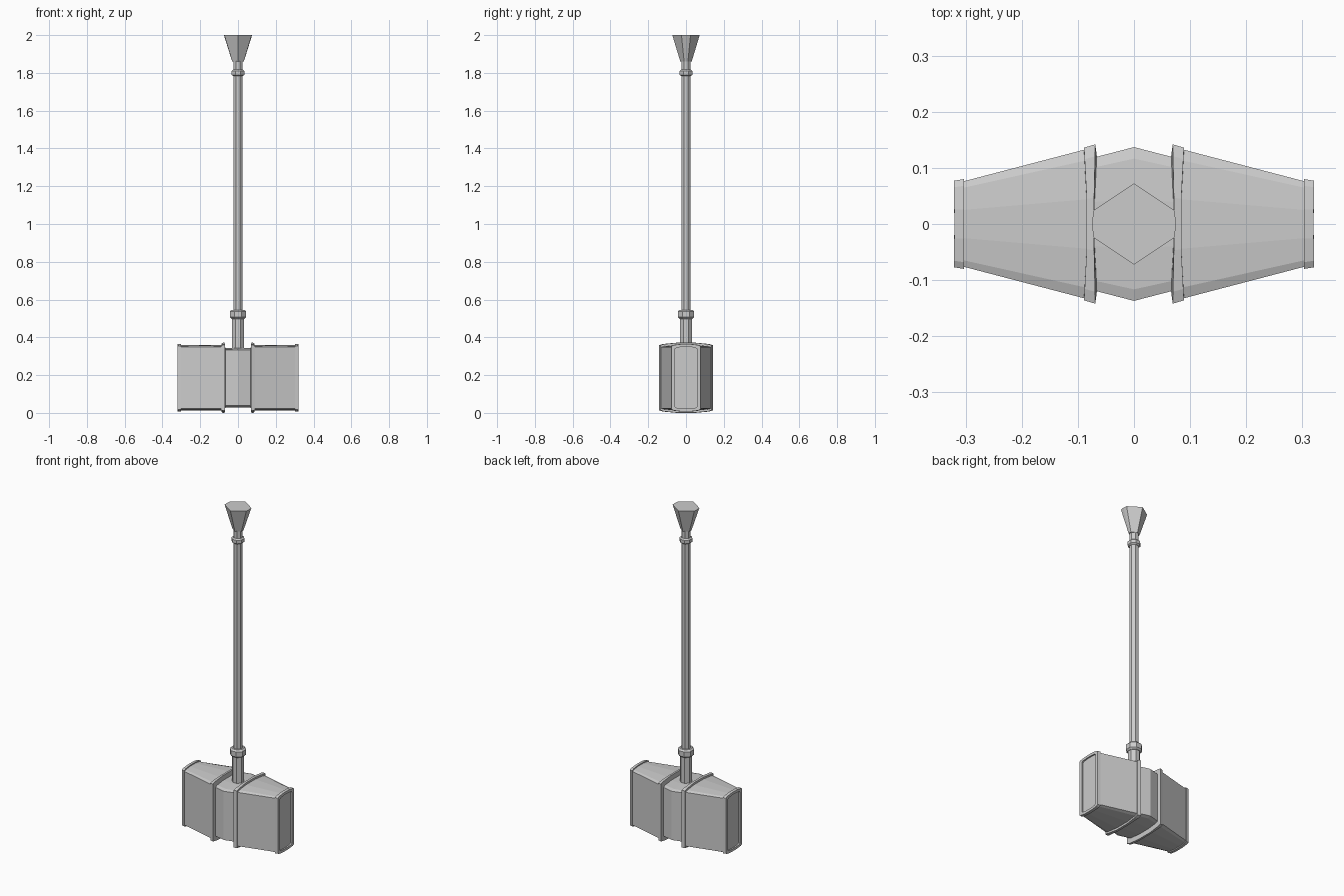
import bpy, bmesh, math

if "Cube" in bpy.data.objects:
    bpy.data.objects.remove(bpy.data.objects["Cube"])

CZ = 0.186  # height of the head's centre line


def loft(name, rings):
    """Skin a list of vertex rings and cap both ends."""
    bm = bmesh.new()
    loops = [[bm.verts.new(p) for p in ring] for ring in rings]
    n = len(loops[0])
    for a, b in zip(loops, loops[1:]):
        for i in range(n):
            j = (i + 1) % n
            bm.faces.new((a[i], a[j], b[j], b[i]))
    bm.faces.new(loops[0])
    bm.faces.new(loops[-1])
    bmesh.ops.recalc_face_normals(bm, faces=bm.faces)
    me = bpy.data.meshes.new(name)
    bm.to_mesh(me)
    bm.free()
    ob = bpy.data.objects.new(name, me)
    bpy.context.collection.objects.link(ob)
    return ob


def section(x, w, corner, mid, bow=0.0, side=1):
    """Head cross-section: flat sides, gently arched top and bottom."""
    ts = (-1, -0.85, -0.33, 0.33, 0.85, 1)
    hs = (corner - 0.006, corner, mid, mid, corner, corner - 0.006)
    top = [(t, h) for t, h in zip(ts, hs)]
    pts = top + [(t, -h) for t, h in reversed(top)]
    return [(side * (x + bow * abs(t)), t * w, CZ + h) for t, h in pts]


def turned(name, profile, poly):
    """Sweep a unit polygon up through (radius, z) pairs."""
    return loft(name, [[(r * x, r * y, z) for x, y in poly] for r, z in profile])


# Central block, widest in the middle
loft("head_core", [section(x, w, 0.153, 0.157)
                   for x, w in ((-0.085, 0.115), (0, 0.137), (0.085, 0.115))])

for side, tag in ((-1, "left"), (1, "right")):
    # Tapered striking block
    loft("head_block_" + tag, [section(0.075, 0.136, 0.168, 0.173, 0, side),
                               section(0.308, 0.075, 0.168, 0.173, 0, side)])
    # Inner band, leaning with the taper
    loft("inner_band_" + tag, [section(0.072, 0.119, 0.150, 0.155, -0.006, side),
                               section(0.072, 0.142, 0.179, 0.186, -0.003, side),
                               section(0.082, 0.136, 0.178, 0.185, 0.007, side),
                               section(0.082, 0.119, 0.150, 0.155, 0.007, side)])
    # End rim with a recessed striking face
    loft("end_rim_" + tag, [section(0.303, 0.080, 0.174, 0.179, 0, side),
                            section(0.320, 0.077, 0.173, 0.178, 0.001, side),
                            section(0.320, 0.057, 0.160, 0.163, 0.001, side),
                            section(0.312, 0.057, 0.160, 0.163, 0, side)])

# Faceted handle with two collars
octagon = [(math.cos(math.tau * (i + 0.5) / 8) * 1.06,
            math.sin(math.tau * (i + 0.5) / 8) * 1.06) for i in range(8)]
turned("socket", [(0.032, 0.30), (0.032, 0.51)], octagon)
turned("shaft", [(0.025, 0.50), (0.025, 1.87)], octagon)
turned("lower_collar", [(0.034, 0.498), (0.043, 0.507), (0.043, 0.537), (0.034, 0.546)], octagon)
turned("upper_collar", [(0.026, 1.783), (0.034, 1.79), (0.034, 1.81), (0.026, 1.817)], octagon)

# Flared pommel
gem = [(0, 1), (1, 0.33), (1.03, 0), (1, -0.33), (0, -1),
       (-1, -0.33), (-1.03, 0), (-1, 0.33)]
turned("pommel", [(0.030, 1.86), (0.0725, 2.0)], gem)
